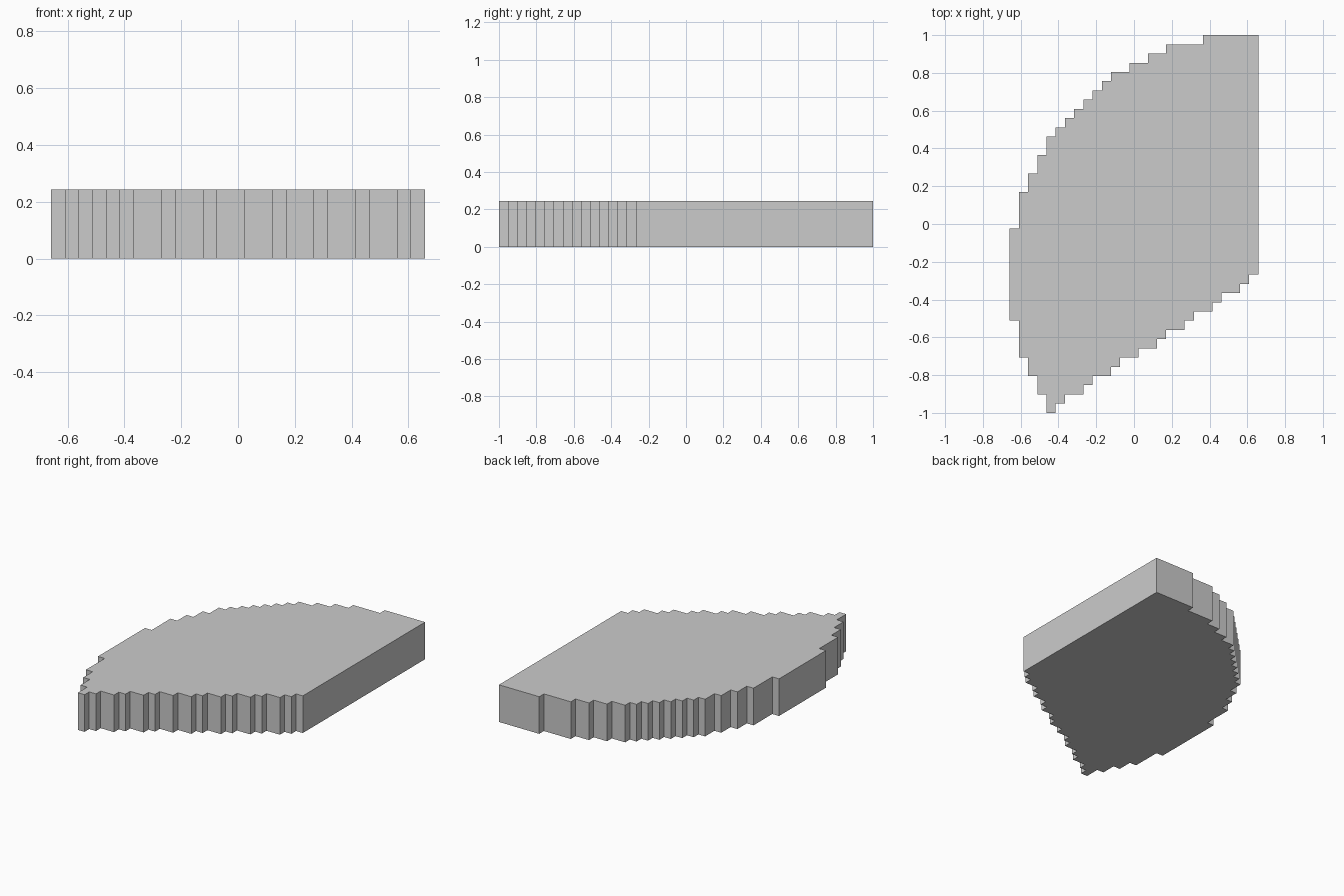
import bpy, bmesh

if "Cube" in bpy.data.objects:
    bpy.data.objects.remove(bpy.data.objects["Cube"])

CELL = 2 / 41      # grid step of the stepped outline
COLS, ROWS, THICK = 27, 41, 5

# Stair edges as (first column, row) runs
back_steps = [(0, 20), (1, 24), (2, 26), (3, 28), (4, 30), (5, 31), (6, 32),
              (7, 33), (8, 34), (9, 35), (10, 36), (11, 37), (13, 38),
              (15, 39), (17, 40), (21, 41)]
front_steps = [(0, 10), (1, 6), (2, 4), (3, 2), (4, 0), (5, 1), (6, 2), (8, 3),
               (9, 4), (11, 5), (12, 6), (14, 7), (16, 8), (17, 9), (19, 10),
               (20, 11), (22, 12), (23, 13), (25, 14), (26, 15)]


def stair(steps):
    """Corner points of a staircase running left to right."""
    ends = [s[0] for s in steps[1:]] + [COLS]
    pts = []
    for (start, row), end in zip(steps, ends):
        pts += [(start, row), (end, row)]
    return pts


# Outline: along the front stair, back along the rear stair
outline = stair(front_steps) + stair(back_steps)[::-1]

# Slab: fill the outline and extrude it up
bm = bmesh.new()
base = bm.faces.new([bm.verts.new(((c - COLS / 2) * CELL, (r - ROWS / 2) * CELL, 0))
                     for c, r in outline])
top = bmesh.ops.extrude_face_region(bm, geom=[base], use_keep_orig=True)
bmesh.ops.translate(bm, vec=(0, 0, THICK * CELL),
                    verts=[v for v in top["geom"] if isinstance(v, bmesh.types.BMVert)])
bmesh.ops.recalc_face_normals(bm, faces=bm.faces)

mesh = bpy.data.meshes.new("stepped_slab")
bm.to_mesh(mesh)
bm.free()
slab = bpy.data.objects.new("stepped_slab", mesh)
bpy.context.collection.objects.link(slab)
